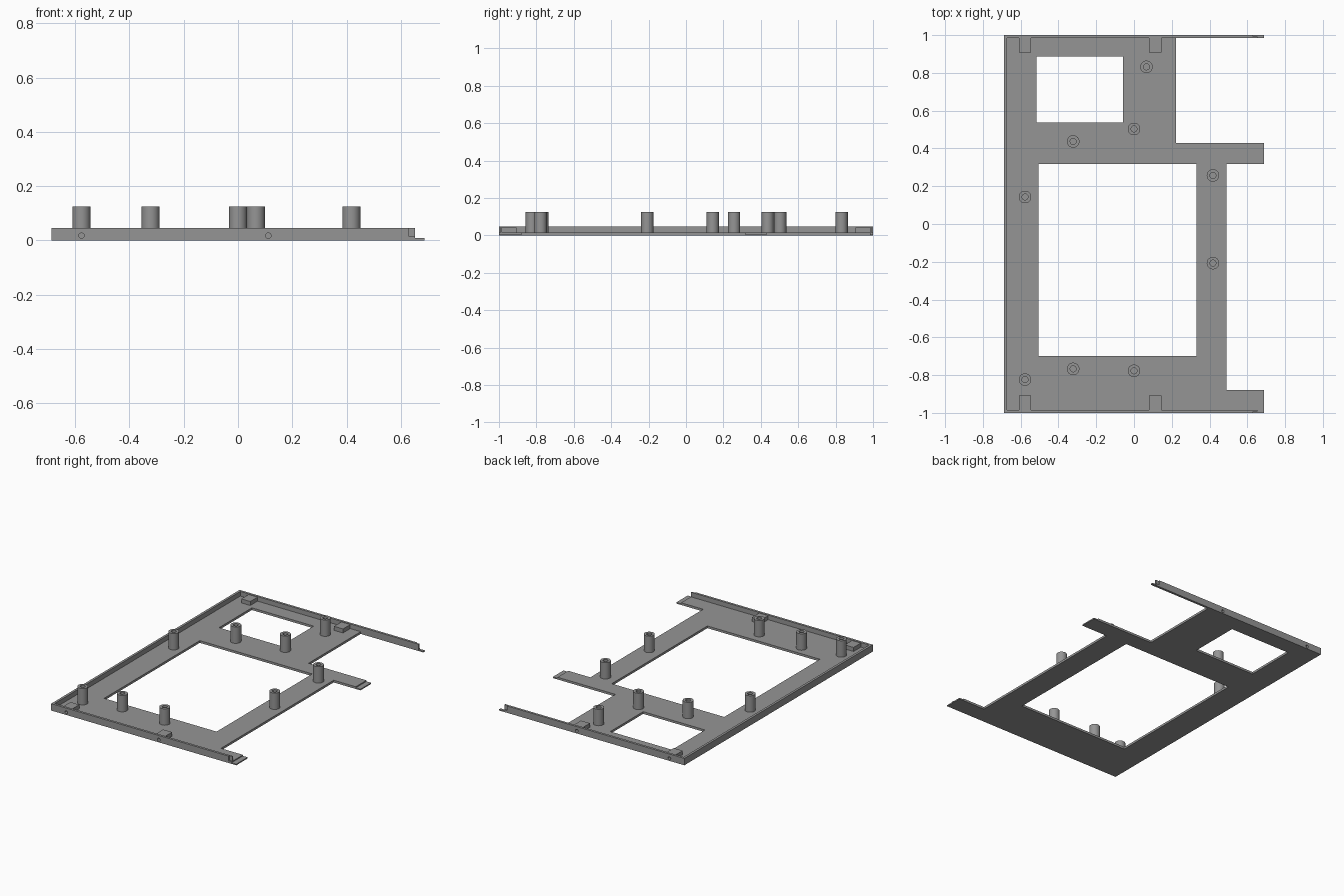
import bpy, bmesh, math
from mathutils import Matrix

if "Cube" in bpy.data.objects:
    bpy.data.objects.remove(bpy.data.objects["Cube"])

PLATE, LIP, WALL_TOP, POST_TOP = 0.015, 0.008, 0.046, 0.125
L, R, END = -0.688, 0.688, 0.653      # left edge, lip end, plate end
T = 0.016                             # wall thickness

grey = bpy.data.materials.new("grey plastic")
grey.diffuse_color = (0.30, 0.30, 0.30, 1)
grey.use_nodes = True
grey.node_tree.nodes["Principled BSDF"].inputs["Base Color"].default_value = grey.diffuse_color


def add(name, bm):
    bmesh.ops.recalc_face_normals(bm, faces=bm.faces)
    me = bpy.data.meshes.new(name)
    bm.to_mesh(me)
    bm.free()
    me.materials.append(grey)
    ob = bpy.data.objects.new(name, me)
    bpy.context.collection.objects.link(ob)
    return ob


def box(name, x0, x1, y0, y1, z0, z1):
    bm = bmesh.new()
    m = (Matrix.Translation(((x0 + x1) / 2, (y0 + y1) / 2, (z0 + z1) / 2))
         @ Matrix.Diagonal((x1 - x0, y1 - y0, z1 - z0, 1)))
    bmesh.ops.create_cube(bm, size=1, matrix=m)
    return add(name, bm)


def prism(name, pts, z0, z1):
    bm = bmesh.new()
    f = bm.faces.new([bm.verts.new((x, y, z0)) for x, y in pts])
    ext = bmesh.ops.extrude_face_region(bm, geom=[f])["geom"]
    for v in ext:
        if isinstance(v, bmesh.types.BMVert):
            v.co.z = z1
    return add(name, bm)


def combine(target, tool, op):
    mod = target.modifiers.new(op.lower(), 'BOOLEAN')
    mod.object, mod.operation, mod.solver = tool, op, 'EXACT'
    bpy.context.view_layer.objects.active = target
    bpy.ops.object.modifier_apply(modifier=mod.name)
    bpy.data.objects.remove(tool)


# Base plate with its two arms and the long thin rail at the back
frame = prism("frame", [
    (L, -1), (END, -1), (END, -0.88), (0.489, -0.88), (0.489, 0.317),
    (END, 0.317), (END, 0.43), (0.223, 0.43), (0.223, 1 - T),
    (END, 1 - T), (END, 1), (L, 1)], 0, PLATE)

# Two window openings
combine(frame, box("small_window", -0.517, -0.058, 0.537, 0.886, -1, 1), 'DIFFERENCE')
combine(frame, box("large_window", -0.506, 0.33, -0.698, 0.317, -1, 1), 'DIFFERENCE')

# Raised wall on three sides, with thinner inner tongues at the open ends
h = T / 2
wall = prism("wall", [
    (L, -1), (0.63, -1), (0.63, -1 + h), (END, -1 + h), (END, -1 + T),
    (L + T, -1 + T), (L + T, 1 - T), (END, 1 - T), (END, 1 - h),
    (0.63, 1 - h), (0.63, 1), (L, 1)], PLATE - 0.005, WALL_TOP)
combine(frame, wall, 'UNION')

# Thin lips at the ends of the arms and the rail
for y0, y1 in ((-1, -0.88), (0.317, 0.43), (1 - T, 1)):
    combine(frame, box("lip", END - 0.01, R, y0, y1, 0, LIP), 'UNION')

# Screw blocks inside the front and back walls, each with a hole from outside
for x in (-0.577, 0.112):
    for s in (-1, 1):
        y0, y1 = sorted((s * 0.907, s * (1 - h)))
        combine(frame, box("block", x - 0.033, x + 0.033, y0, y1,
                           PLATE - 0.005, WALL_TOP - 0.004), 'UNION')
        bm = bmesh.new()
        bmesh.ops.create_cone(bm, cap_ends=True, segments=20, radius1=0.01,
                              radius2=0.01, depth=0.1,
                              matrix=Matrix.Translation((x, s, 0.0175))
                              @ Matrix.Rotation(math.pi / 2, 4, 'X'))
        combine(frame, add("screw_hole", bm), 'DIFFERENCE')

# Hollow standoff posts
posts = [(0.066, 0.832), (0, 0.503), (-0.322, 0.437), (-0.577, 0.143),
         (0.418, 0.257), (0.418, -0.207), (-0.577, -0.824),
         (-0.322, -0.767), (0, -0.777)]
for i, (x, y) in enumerate(posts):
    bm = bmesh.new()
    prof = [(0.033, PLATE), (0.033, POST_TOP), (0.016, POST_TOP), (0.016, PLATE)]
    vs = [bm.verts.new((r, 0, z)) for r, z in prof]
    es = [bm.edges.new((vs[k], vs[(k + 1) % 4])) for k in range(4)]
    bmesh.ops.spin(bm, geom=vs + es, cent=(0, 0, 0), axis=(0, 0, 1),
                   angle=2 * math.pi, steps=32, use_merge=True)
    bmesh.ops.remove_doubles(bm, verts=bm.verts, dist=1e-5)
    bmesh.ops.translate(bm, verts=bm.verts, vec=(x, y, 0))
    post = add(f"standoff_post_{i + 1}", bm)
    bpy.ops.object.select_all(action='DESELECT')
    post.select_set(True)
    bpy.context.view_layer.objects.active = post
    bpy.ops.object.shade_smooth_by_angle(angle=math.radians(30))
